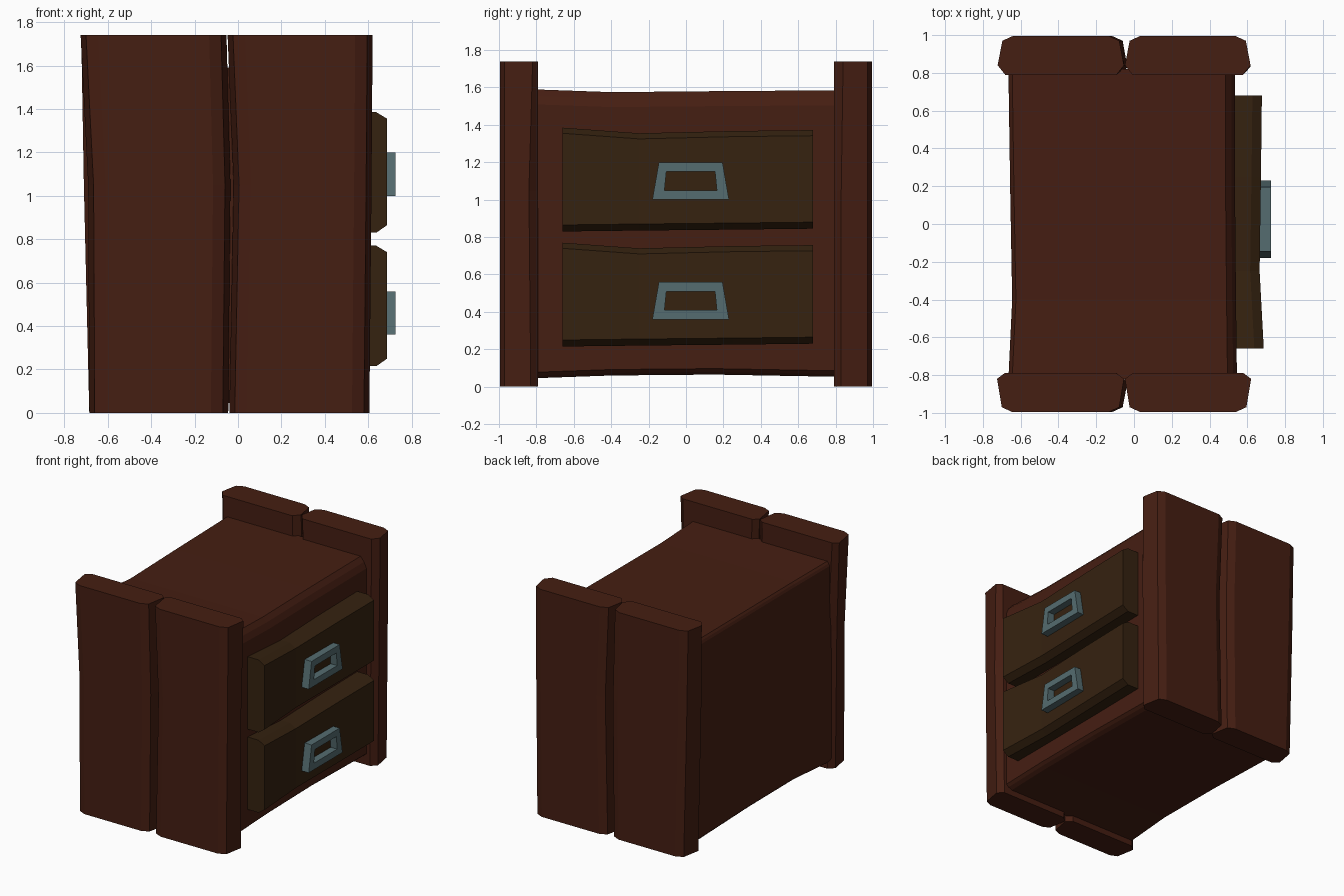
import bpy, bmesh

if "Cube" in bpy.data.objects:
    bpy.data.objects.remove(bpy.data.objects["Cube"])


def material(name, rgb):
    m = bpy.data.materials.new(name)
    m.diffuse_color = (*rgb, 1)
    m.use_nodes = True
    m.node_tree.nodes["Principled BSDF"].inputs["Base Color"].default_value = m.diffuse_color
    return m


WOOD = material("red_wood", (0.060, 0.013, 0.006))
DARK = material("dark_wood", (0.036, 0.016, 0.005))
METAL = material("grey_metal", (0.090, 0.150, 0.160))


def loft(name, rings, mat, closed=False):
    """Skin matching rings of points; cap the ends, or join last to first."""
    bm = bmesh.new()
    vs = [[bm.verts.new(p) for p in r] for r in rings]
    pairs = list(zip(vs, vs[1:])) + ([(vs[-1], vs[0])] if closed else [])
    for a, b in pairs:
        n = len(a)
        for i in range(n):
            j = (i + 1) % n
            bm.faces.new((a[i], a[j], b[j], b[i]))
    if not closed:
        bm.faces.new(vs[0])
        bm.faces.new(vs[-1])
    bmesh.ops.recalc_face_normals(bm, faces=bm.faces)
    me = bpy.data.meshes.new(name)
    bm.to_mesh(me)
    bm.free()
    me.materials.append(mat)
    ob = bpy.data.objects.new(name, me)
    bpy.context.collection.objects.link(ob)
    return ob


def plank(name, side, levels):
    """Upright plank with chamfered corners; level = (z, x left, x right, chamfer depth)."""
    rings = []
    for z, l, r, c in levels:
        half = [(0.04, 0.79), (0, c), (0.025, 0.97), (0.08, 0.995)]
        pts = [(l + u, v) for u, v in half] + [(r - u, v) for u, v in reversed(half)]
        rings.append([(x, side * v, z) for x, v in pts])
    loft(name, rings, WOOD)


# Side panels, two slightly warped planks each
plank("front_left_plank", -1, [(0, -0.685, -0.045, 0.83), (1.05, -0.69, -0.035, 0.84), (1.74, -0.725, -0.053, 0.82)])
plank("front_right_plank", -1, [(0, -0.04, 0.605, 0.83), (1.05, -0.02, 0.615, 0.84), (1.74, -0.048, 0.62, 0.82)])
plank("back_left_plank", 1, [(0, -0.685, -0.045, 0.83), (1.05, -0.71, -0.035, 0.83), (1.74, -0.722, -0.053, 0.84)])
plank("back_right_plank", 1, [(0, -0.04, 0.605, 0.83), (1.05, -0.02, 0.615, 0.83), (1.74, -0.048, 0.617, 0.84)])

# Cabinet body with bevelled long edges: (y, x back, x face, z bottom, z top)
body = []
for y, l, r, b, t in [(-0.82, -0.665, 0.545, 0.045, 1.59), (-0.4, -0.645, 0.54, 0.06, 1.575),
                      (0.15, -0.655, 0.535, 0.065, 1.58), (0.82, -0.665, 0.535, 0.053, 1.585)]:
    bev = [(0, 0.08), (0.02, 0.035), (0.05, 0)]
    prof = ([(r - u, t - v) for u, v in bev] + [(l + 0.4 * u, t - 0.4 * v) for u, v in reversed(bev)]
            + [(l + 0.4 * u, b + 0.4 * v) for u, v in bev] + [(r - u, b + 0.4 * v) for u, v in reversed(bev)])
    body.append([(x, y, z) for x, z in prof])
loft("cabinet_body", body, WOOD)

# Drawers and their trapezoid frame handles
for name, dz, hz in (("upper", 0, 0), ("lower", -0.615, -0.64)):
    rings = []
    for y, f, b, t in [(-0.66, 0.687, 0.83, 1.385), (-0.25, 0.665, 0.835, 1.355),
                       (0.25, 0.672, 0.84, 1.367), (0.68, 0.677, 0.845, 1.372)]:
        prof = [(0.5, b), (f - 0.05, b), (f, b + 0.035), (f, t - 0.03), (f - 0.05, t), (0.5, t)]
        rings.append([(x, y, z + dz) for x, z in prof])
    loft(name + "_drawer", rings, DARK)

    outer = [(-0.18, 1.0), (0.23, 1.0), (0.195, 1.2), (-0.145, 1.2)]
    inner = [(-0.115, 1.05), (0.165, 1.05), (0.155, 1.15), (-0.105, 1.15)]
    loft(name + "_handle", [[(x, y, z + hz) for y, z in shape] for x, shape in
                            ((0.65, outer), (0.725, outer), (0.725, inner), (0.65, inner))],
         METAL, closed=True)
